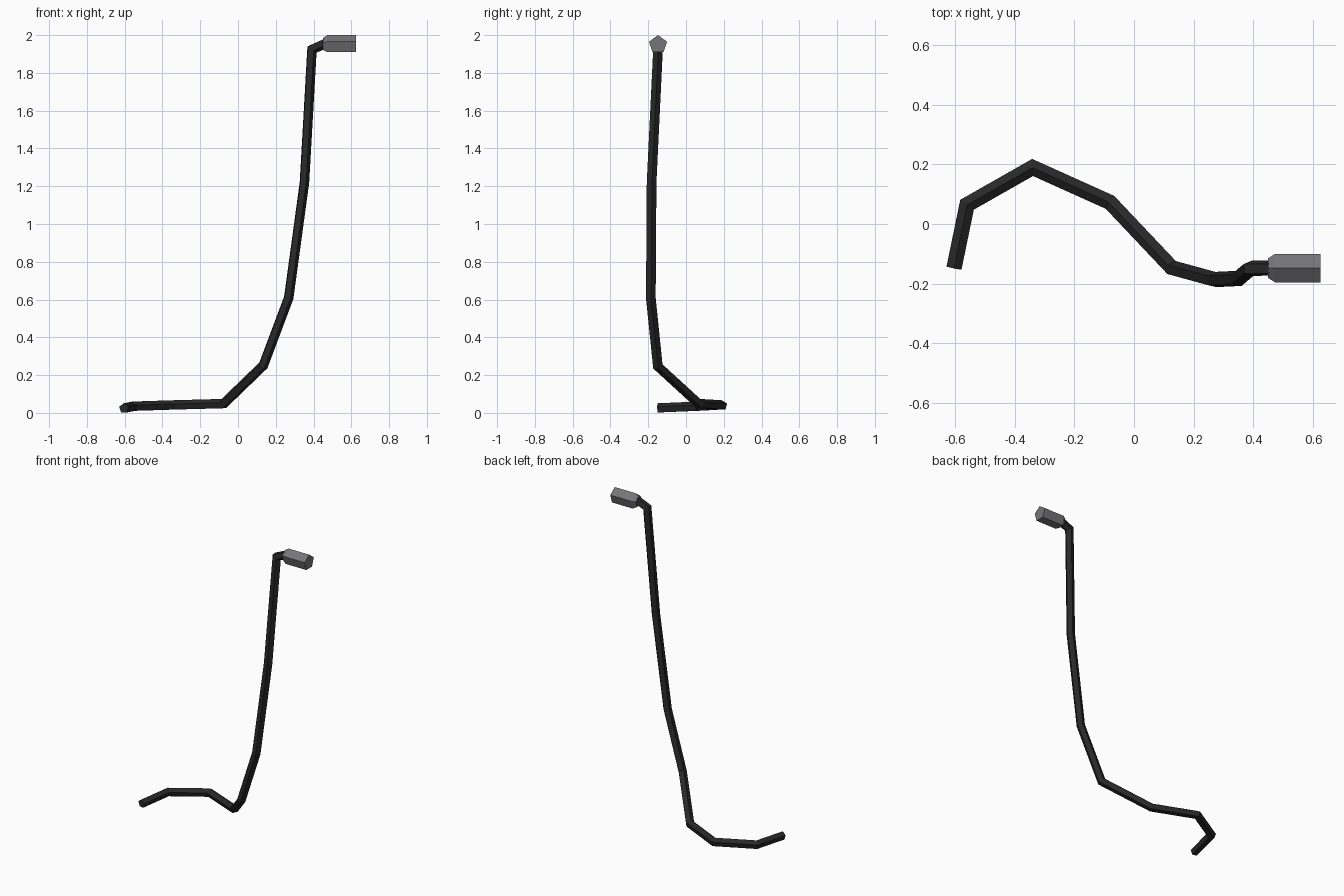
import bpy, bmesh, math
from mathutils import Vector

if "Cube" in bpy.data.objects:
    bpy.data.objects.remove(bpy.data.objects["Cube"])

SIDES = 5


def material(name, rgb):
    m = bpy.data.materials.new(name)
    m.diffuse_color = (*rgb, 1)
    m.use_nodes = True
    m.node_tree.nodes["Principled BSDF"].inputs["Base Color"].default_value = m.diffuse_color
    return m


def ring(centre, direction, radius):
    """Five-sided ring square to a direction, one corner upward."""
    side = direction.cross(Vector((0, 0, 1))).normalized()
    up = side.cross(direction).normalized()
    turns = [2 * math.pi * i / SIDES for i in range(SIDES)]
    return [centre + radius * (math.cos(a) * up + math.sin(a) * side) for a in turns]


def skin(name, rings, mat):
    """Join rings with flat quads and close both ends."""
    bm = bmesh.new()
    loops = [[bm.verts.new(p) for p in r] for r in rings]
    for a, b in zip(loops, loops[1:]):
        for i in range(SIDES):
            j = (i + 1) % SIDES
            bm.faces.new((a[i], a[j], b[j], b[i]))
    bm.faces.new(loops[0][::-1])
    bm.faces.new(loops[-1])
    bmesh.ops.recalc_face_normals(bm, faces=bm.faces)
    mesh = bpy.data.meshes.new(name)
    bm.to_mesh(mesh)
    bm.free()
    mesh.materials.append(mat)
    obj = bpy.data.objects.new(name, mesh)
    bpy.context.collection.objects.link(obj)
    return obj


def mitred_tube(points, radius):
    """Slide a ring along the path onto the mitre plane of each bend."""
    pts = [Vector(p) for p in points]
    dirs = [(b - a).normalized() for a, b in zip(pts, pts[1:])]
    rings = [ring(pts[0], dirs[0], radius)]
    for i, d in enumerate(dirs):
        nxt = dirs[i + 1] if i + 1 < len(dirs) else d
        plane = (d + nxt).normalized()
        rings.append([p + d * ((pts[i + 1] - p).dot(plane) / d.dot(plane))
                      for p in rings[-1]])
    return rings


black = material("black rubber", (0.021, 0.021, 0.021))
grey = material("grey plastic", (0.18, 0.18, 0.19))

# Cable: lies along the floor, then rises to the plug
path = [(-0.604, -0.148, 0.024), (-0.56, 0.065, 0.033), (-0.34, 0.19, 0.04),
        (-0.078, 0.072, 0.047), (0.132, -0.15, 0.25), (0.267, -0.187, 0.61),
        (0.35, -0.183, 1.22), (0.39, -0.149, 1.925), (0.462, -0.148, 1.957)]
skin("cable", mitred_tube(path, 0.027), black)

# Plug: short tapered collar, then a straight five-sided body
profile = [(0.449, 0.034), (0.473, 0.05), (0.625, 0.05)]
skin("plug", [ring(Vector((x, -0.148, 1.95)), Vector((1, 0, 0)), r)
              for x, r in profile], grey)
